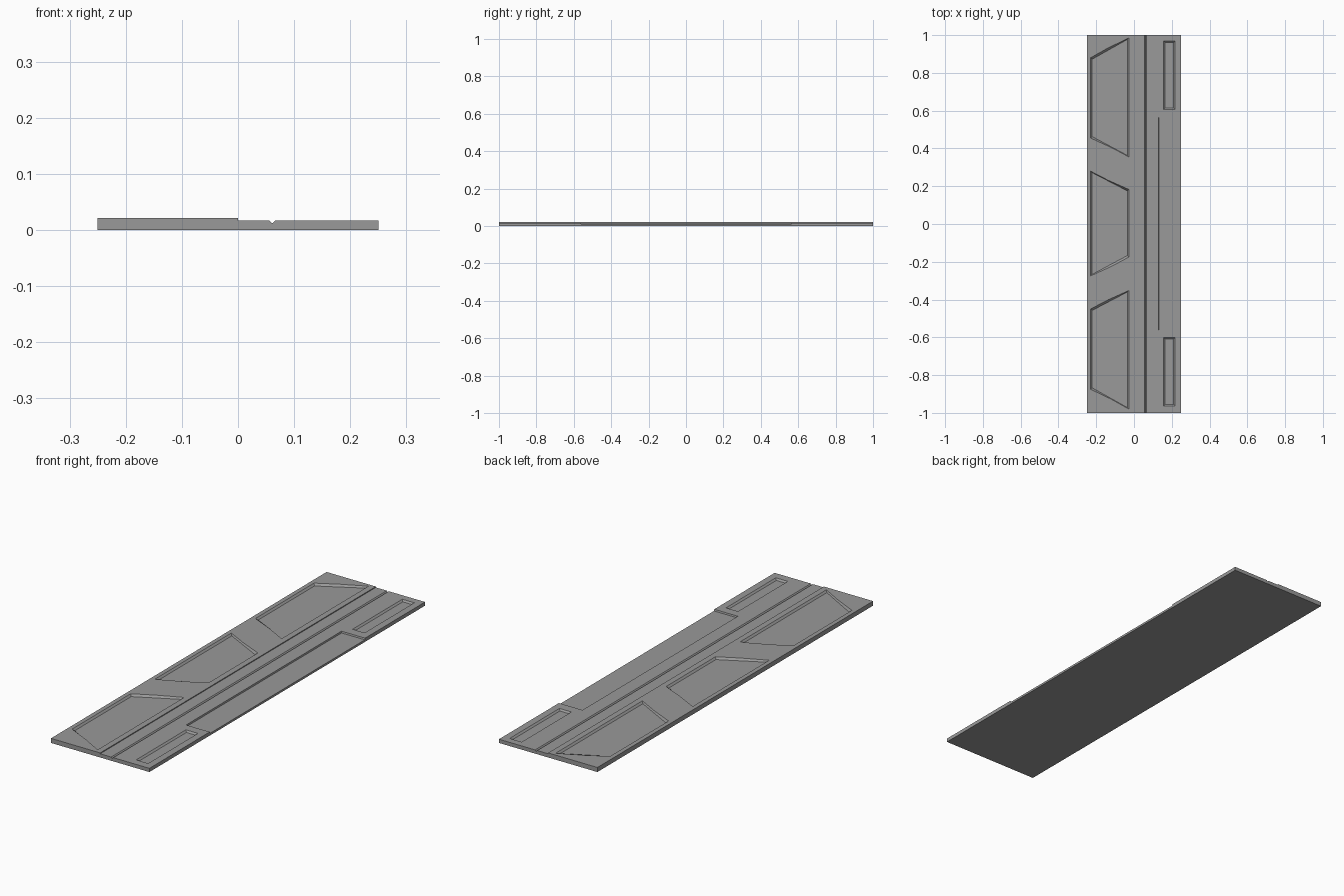
import bpy
import bmesh

cube = bpy.data.objects.get("Cube")
if cube:
    bpy.data.objects.remove(cube, do_unlink=True)

# One flat grey for the whole panel
grey = bpy.data.materials.new("mid_grey")
grey.use_nodes = True
colour = (0.32, 0.32, 0.32, 1)
grey.diffuse_color = colour
grey.node_tree.nodes["Principled BSDF"].inputs["Base Color"].default_value = colour


def loft(name, low, low_z, high, high_z):
    """Closed solid between two outlines with the same number of corners."""
    bm = bmesh.new()
    a = [bm.verts.new((x, y, low_z)) for x, y in low]
    b = [bm.verts.new((x, y, high_z)) for x, y in high]
    bm.faces.new(a)
    bm.faces.new(b)
    for i in range(len(a)):
        j = (i + 1) % len(a)
        bm.faces.new((a[i], a[j], b[j], b[i]))
    bmesh.ops.recalc_face_normals(bm, faces=bm.faces)
    mesh = bpy.data.meshes.new(name)
    bm.to_mesh(mesh)
    bm.free()
    mesh.materials.append(grey)
    obj = bpy.data.objects.new(name, mesh)
    bpy.context.collection.objects.link(obj)
    return obj


def rect(x0, x1, y0, y1):
    return [(x0, y0), (x1, y0), (x1, y1), (x0, y1)]


def inset(outline, d):
    """Shrink a four-sided outline about its middle by d on each side."""
    cx = sum(p[0] for p in outline) / len(outline)
    cy = sum(p[1] for p in outline) / len(outline)
    return [(x + (d if x < cx else -d), y + (d if y < cy else -d)) for x, y in outline]


def carve(target, outline, floor, top, slope):
    """Sink a recess with sloping walls into the target's top face."""
    k = 2  # cutter continues above the surface at the same slope
    cutter = loft("recess_cutter", inset(outline, slope), floor,
                  inset(outline, -slope * (k - 1)), floor + (top - floor) * k)
    cut(target, cutter)


def cut(target, cutter):
    cutter.hide_render = True
    mod = target.modifiers.new("cut", "BOOLEAN")
    mod.operation = "DIFFERENCE"
    mod.solver = "EXACT"
    mod.object = cutter
    bpy.context.view_layer.objects.active = target
    bpy.ops.object.modifier_apply(modifier=mod.name)
    bpy.data.objects.remove(cutter, do_unlink=True)


# Thicker board with three four-sided recesses
THICK, THIN = 0.021, 0.017
window_board = loft("window_board", rect(-0.25, 0, -1, 1), 0, rect(-0.25, 0, -1, 1), THICK)
LEFT, RIGHT = -0.23, -0.027
for l0, l1, r0, r1 in ((-0.875, -0.45, -0.98, -0.352),
                       (-0.275, 0.28, -0.175, 0.183),
                       (0.455, 0.88, 0.355, 0.985)):
    shape = [(LEFT, l0), (RIGHT, r0), (RIGHT, r1), (LEFT, l1)]
    carve(window_board, shape, 0.013, THICK, 0.008)

# Thinner board with two slots and an edge cutout
slot_board = loft("slot_board", rect(0, 0.25, -1, 1), 0, rect(0, 0.25, -1, 1), THIN)
for y0, y1 in ((-0.963, -0.602), (0.607, 0.968)):
    carve(slot_board, rect(0.157, 0.218, y0, y1), 0.01, THIN, 0.008)
cut(slot_board, loft("cutout_cutter", rect(0.132, 0.3, -0.56, 0.563), 0.01,
                     rect(0.127, 0.3, -0.566, 0.569), 0.03))

# Narrow V groove running the full length
cut(slot_board, loft("groove_cutter", rect(0.0605, 0.0615, -1.1, 1.1), 0.012,
                     rect(0.051, 0.071, -1.1, 1.1), 0.022))
